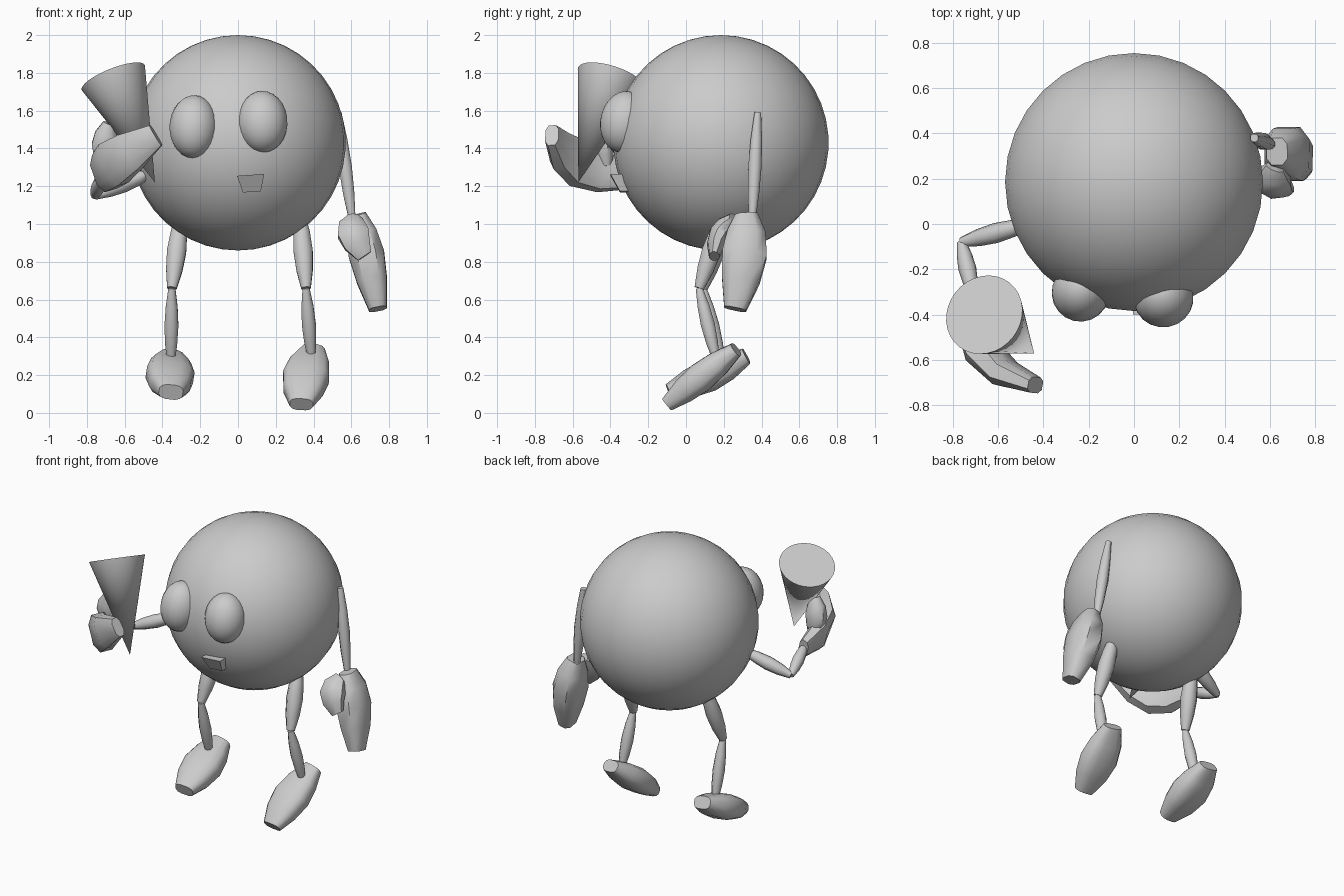
import bpy, bmesh, math
from mathutils import Vector

default_cube = bpy.data.objects.get("Cube")
if default_cube:
    bpy.data.objects.remove(default_cube, do_unlink=True)

grey = bpy.data.materials.new("plain_grey")
grey.use_nodes = True
grey.diffuse_color = (.6, .6, .6, 1)
grey.node_tree.nodes["Principled BSDF"].inputs["Base Color"].default_value = grey.diffuse_color

ACROSS = Vector((1, 0, 0))
DEPTHWISE = Vector((0, 1, 0))
UPWARD = Vector((0, 0, 1))


def finish(name, bm, sharp_angle):
    """Turn a bmesh into a shaded, coloured object."""
    bmesh.ops.recalc_face_normals(bm, faces=bm.faces[:])
    mesh = bpy.data.meshes.new(name)
    bm.to_mesh(mesh)
    bm.free()
    mesh.materials.append(grey)
    obj = bpy.data.objects.new(name, mesh)
    bpy.context.collection.objects.link(obj)
    bpy.ops.object.select_all(action='DESELECT')
    obj.select_set(True)
    bpy.context.view_layer.objects.active = obj
    bpy.ops.object.shade_smooth_by_angle(angle=math.radians(sharp_angle))
    return obj


def ball(name, centre, size, segments, tilt=0, turn=0):
    bm = bmesh.new()
    bmesh.ops.create_uvsphere(bm, u_segments=segments, v_segments=segments * 2 // 3, radius=1)
    obj = finish(name, bm, 60)
    obj.location = centre
    obj.scale = size
    obj.rotation_euler = (math.radians(tilt), 0, math.radians(turn))


def swell(name, start, middle, end, width, depth, side=ACROSS, square=1, sides=8, rings=5):
    """Low-poly form along a bent path, half as thick at its ends as in its middle."""
    start, middle, end = Vector(start), Vector(middle), Vector(end)
    control = middle * 2 - (start + end) / 2
    bm = bmesh.new()
    loops = []
    for i in range(rings):
        t = i / (rings - 1)
        centre = start.lerp(control, t).lerp(control.lerp(end, t), t)
        tangent = (control - start).lerp(end - control, t).normalized()
        u = (side - tangent * side.dot(tangent)).normalized()
        v = tangent.cross(u)
        size = (1 + math.sin(math.pi * t)) / 2
        loop = []
        for k in range(sides):
            angle = math.tau * (k + .5) / sides
            c, s = (math.copysign(abs(n) ** square, n) for n in (math.cos(angle), math.sin(angle)))
            loop.append(bm.verts.new(centre + (u * c * width + v * s * depth) * size))
        loops.append(loop)
    for lower, upper in zip(loops, loops[1:]):
        for k in range(sides):
            n = (k + 1) % sides
            bm.faces.new((lower[k], lower[n], upper[n], upper[k]))
    bm.faces.new(loops[0])
    bm.faces.new(loops[-1])
    finish(name, bm, 50)


def bone(name, start, end, radius):
    """Straight spindle between two joints."""
    middle = (Vector(start) + Vector(end)) / 2
    swell(name, start, middle, end, radius, radius, side=Vector((1, 1, 0)))


def jointed(name, root, joint, tip, upper_radius, lower_radius):
    bone(name + "_upper", root, joint, upper_radius)
    bone(name + "_lower", joint, tip, lower_radius)


# Round body and bulging eyes
ball("body", (0, .185, 1.43), (.57, .57, .57), 32)
ball("right_eye", (-.235, -.3, 1.515), (.128, .13, .167), 20, tilt=-10, turn=-14)
ball("left_eye", (.13, -.325, 1.54), (.133, .13, .165), 20, tilt=-10, turn=10)

# Wedge mouth, narrower and further back at the bottom
bm = bmesh.new()
bmesh.ops.create_cube(bm, size=1)
for v in bm.verts:
    v.co.x *= .12 + .05 * v.co.z
    v.co.y = v.co.y * .08 - v.co.z * .05
    v.co.z *= .09
mouth = finish("mouth", bm, 30)
mouth.location = (.07, -.335, 1.215)
mouth.rotation_euler.y = math.radians(-4)

# Legs bent at the knee
jointed("left_leg", (.33, .2, 1.05), (.36, .07, .66), (.39, .16, .28), .055, .04)
jointed("right_leg", (-.3, .22, 1.05), (-.35, .09, .66), (-.355, .19, .26), .055, .04)

# Shoes, heel to toe
swell("left_foot", (.4, .265, .335), (.36, .08, .19), (.335, -.1, .045),
      .125, .08, square=.7, sides=12)
swell("right_foot", (-.35, .32, .3), (-.36, .12, .2), (-.355, -.09, .11),
      .13, .085, side=ACROSS - UPWARD * .15, square=.7, sides=12)

# Left arm hangs straight, right arm is bent at the elbow
bone("left_arm", (.53, .38, 1.59), (.605, .35, 1.02), .038)
jointed("right_arm", (-.46, 0, 1.27), (-.76, -.08, 1.15), (-.71, -.31, 1.26), .045, .04)

# Mitten hands with thumbs
swell("left_hand", (.63, .32, 1.05), (.68, .31, .84), (.74, .26, .55),
      .125, .1, side=DEPTHWISE, square=.7)
swell("left_thumb", (.62, .25, 1.03), (.61, .18, .95), (.67, .15, .83), .09, .06)
swell("right_hand", (-.715, -.28, 1.25), (-.66, -.57, 1.32), (-.435, -.71, 1.47),
      .13, .075, side=UPWARD - ACROSS * .3, square=.7)
swell("right_thumb", (-.69, -.42, 1.3), (-.705, -.44, 1.42), (-.68, -.46, 1.53), .075, .06)

# Held cone, point downwards
rim, point = Vector((-.66, -.4, 1.775)), Vector((-.44, -.57, 1.22))
axis = rim - point
bm = bmesh.new()
bmesh.ops.create_cone(bm, cap_ends=True, segments=32, radius1=0, radius2=.18, depth=axis.length)
bmesh.ops.remove_doubles(bm, verts=bm.verts[:], dist=.001)
cone = finish("cone", bm, 60)
cone.location = (rim + point) / 2
cone.rotation_euler = axis.to_track_quat('Z', 'Y').to_euler()
